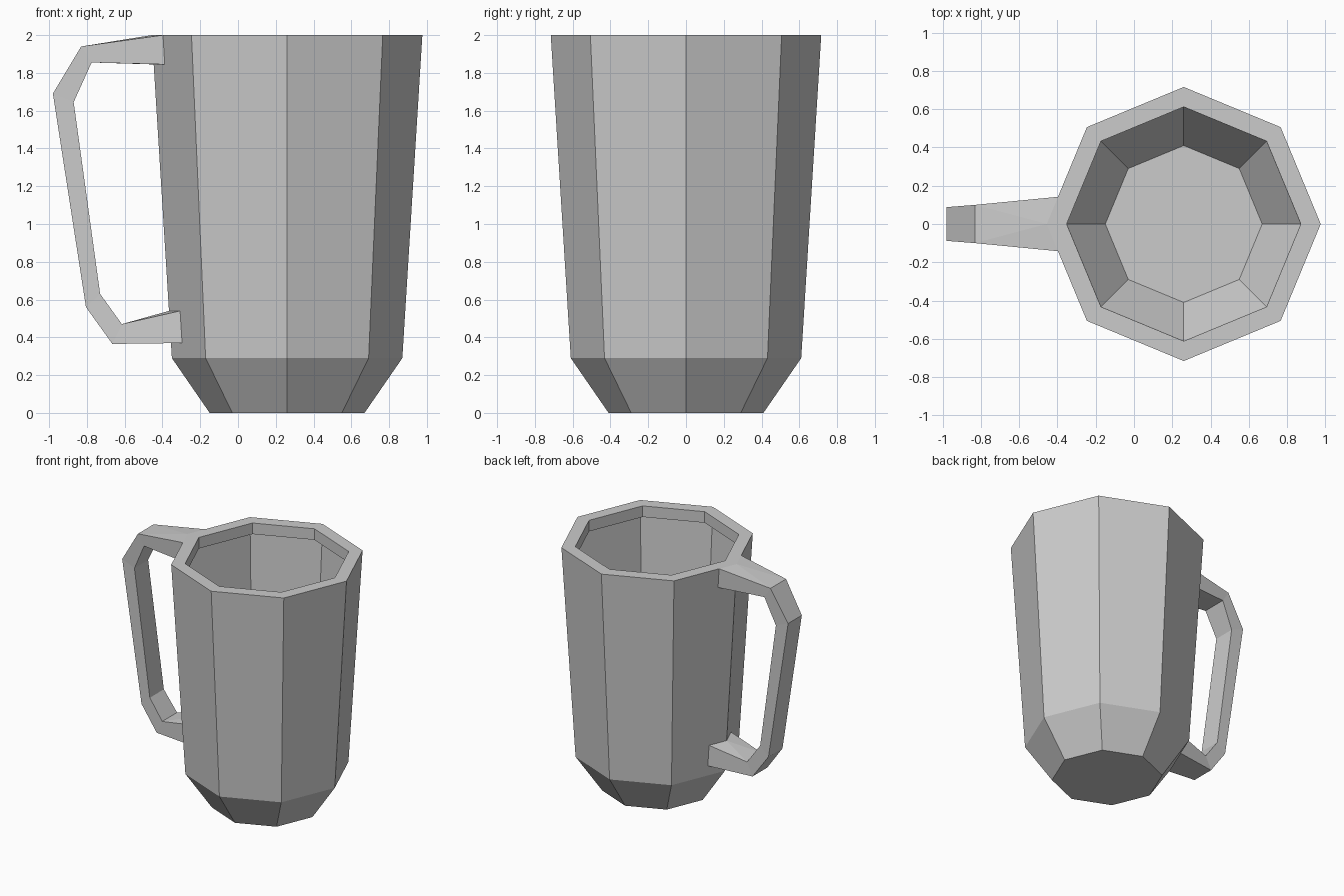
import bpy, bmesh, math

cube = bpy.data.objects.get("Cube")
if cube:
    bpy.data.objects.remove(cube, do_unlink=True)

grey = bpy.data.materials.new("light grey")
grey.use_nodes = True
colour = (0.6, 0.6, 0.6, 1)
grey.diffuse_color = colour
grey.node_tree.nodes["Principled BSDF"].inputs["Base Color"].default_value = colour

CENTRE_X = 0.26
SIDES = 8


def finish(bm, name):
    mesh = bpy.data.meshes.new(name)
    bm.to_mesh(mesh)
    bm.free()
    mesh.materials.append(grey)
    obj = bpy.data.objects.new(name, mesh)
    bpy.context.collection.objects.link(obj)
    return obj


# Mug body: eight-sided shell with a folded inner lip and a flat base
bm = bmesh.new()
profile = [(0.41, 0), (0.61, 0.29), (0.716, 2), (0.612, 2), (0.612, 1.91)]
rings = []
for r, z in profile:
    angles = [math.tau * i / SIDES for i in range(SIDES)]
    rings.append([bm.verts.new((CENTRE_X + r * math.cos(a), r * math.sin(a), z))
                  for a in angles])
for low, high in zip(rings, rings[1:]):
    for i in range(SIDES):
        j = (i + 1) % SIDES
        bm.faces.new((low[i], low[j], high[j], high[i]))
bm.faces.new(rings[0][::-1])
finish(bm, "mug_body")


# Handle: four-sided sections, each end wrapping around a corner of the body
def wall_x(z):
    return CENTRE_X - (0.61 + 0.106 * (z - 0.29) / 1.71)


HALF_END = 0.142
WRAP = HALF_END * math.tan(math.pi / SIDES)
# outer x, outer z, inner x, inner z, half width
sections = [
    (wall_x(2) + WRAP, 2.0, wall_x(1.85) + WRAP, 1.845, HALF_END),
    (-0.83, 1.94, -0.775, 1.855, 0.1),
    (-0.98, 1.69, -0.87, 1.645, 0.088),
    (-0.805, 0.56, -0.73, 0.63, 0.09),
    (-0.665, 0.365, -0.615, 0.47, 0.095),
    (wall_x(0.37) + WRAP, 0.37, wall_x(0.54) + WRAP, 0.54, HALF_END),
]
bm = bmesh.new()
loops = [[bm.verts.new(p) for p in
          ((ox, w, oz), (ox, -w, oz), (ix, -w, iz), (ix, w, iz))]
         for ox, oz, ix, iz, w in sections]

for a, b in zip(loops[1:-1], loops[2:-1]):
    for i in range(4):
        j = (i + 1) % 4
        bm.faces.new((a[i], a[j], b[j], b[i]))

for end, neck in ((loops[0], loops[1]), (loops[-1], loops[-2])):
    for i in (1, 3):
        j = (i + 1) % 4
        bm.faces.new((end[i], end[j], neck[j], neck[i]))
    for i in (0, 2):
        z = end[i].co.z
        tip = bm.verts.new((wall_x(z), 0, z))
        bm.faces.new((neck[i], end[i], tip))
        bm.faces.new((neck[i], tip, neck[i + 1]))
        bm.faces.new((neck[i + 1], tip, end[i + 1]))
bmesh.ops.recalc_face_normals(bm, faces=bm.faces[:])
finish(bm, "handle")
